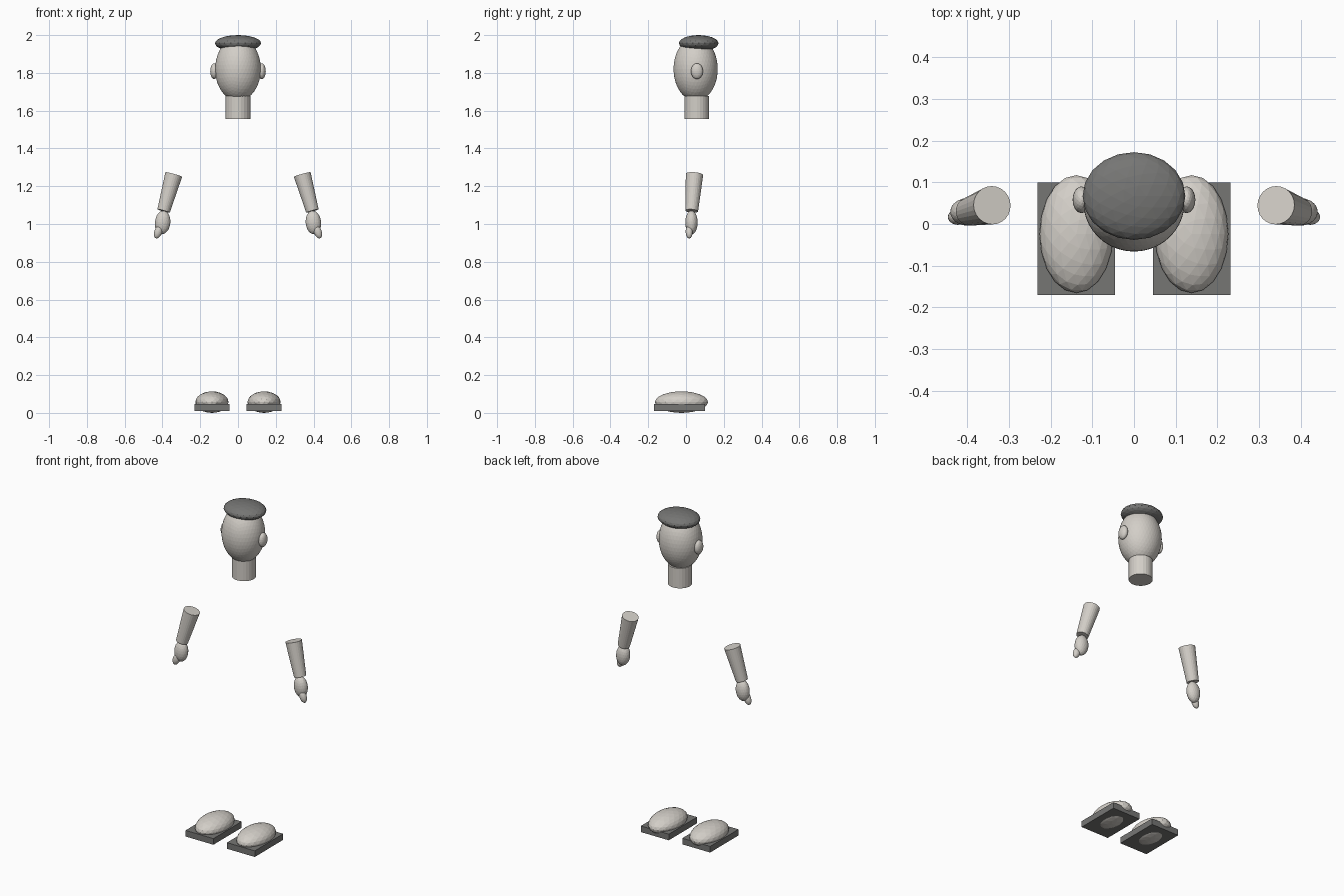
import bpy, math
from mathutils import Vector

if "Cube" in bpy.data.objects:
    bpy.data.objects.remove(bpy.data.objects["Cube"])


def material(name, rgb):
    m = bpy.data.materials.new(name)
    m.diffuse_color = (*rgb, 1.0)
    m.use_nodes = True
    m.node_tree.nodes["Principled BSDF"].inputs["Base Color"].default_value = m.diffuse_color
    return m


pale = material("pale_warm_grey", (0.65, 0.62, 0.575))
dark = material("dark_grey", (0.18, 0.18, 0.175))


def finish(name, mat):
    ob = bpy.context.object
    ob.name = name
    ob.data.materials.append(mat)
    return ob


def ellipsoid(name, loc, radii, mat, detail=3, tilt=0.0):
    bpy.ops.mesh.primitive_ico_sphere_add(subdivisions=detail, radius=1, location=loc,
                                          rotation=(0, tilt, 0))
    ob = finish(name, mat)
    ob.scale = radii
    return ob


def tapered_tube(name, start, end, r_start, r_end, mat, sides=24):
    a, b = Vector(start), Vector(end)
    axis = b - a
    bpy.ops.mesh.primitive_cone_add(vertices=sides, radius1=r_start, radius2=r_end,
                                    depth=axis.length, location=(a + b) / 2)
    ob = finish(name, mat)
    ob.rotation_euler = axis.to_track_quat('Z', 'Y').to_euler()
    return ob


# Head, neck and flat cap
ellipsoid("head", (0, 0.051, 1.82), (0.121, 0.117, 0.168), pale, detail=4)
tapered_tube("neck", (0, 0.057, 1.557), (0, 0.057, 1.677), 0.066, 0.066, pale)
ellipsoid("cap", (0, 0.067, 1.957), (0.123, 0.105, 0.043), dark)

for side, s in (("left", -1), ("right", 1)):
    # Ear
    ellipsoid(side + "_ear", (s * 0.126, 0.058, 1.809), (0.021, 0.032, 0.042), pale)

    # Forearm, hand and thumb
    tapered_tube(side + "_forearm", (s * 0.340, 0.045, 1.262), (s * 0.394, 0.030, 1.069),
                 0.046, 0.034, pale)
    ellipsoid(side + "_hand", (s * 0.399, 0.029, 1.008), (0.041, 0.033, 0.063), pale,
              tilt=-s * math.radians(6))
    ellipsoid(side + "_thumb", (s * 0.422, 0.017, 0.960), (0.021, 0.019, 0.038), pale,
              tilt=-s * math.radians(20))

    # Shoe on a flat sole
    ellipsoid(side + "_shoe", (s * 0.138, -0.024, 0.057), (0.088, 0.141, 0.057), pale)
    bpy.ops.mesh.primitive_cube_add(size=1, location=(s * 0.138, -0.035, 0.029))
    finish(side + "_sole", dark).scale = (0.186, 0.27, 0.037)
